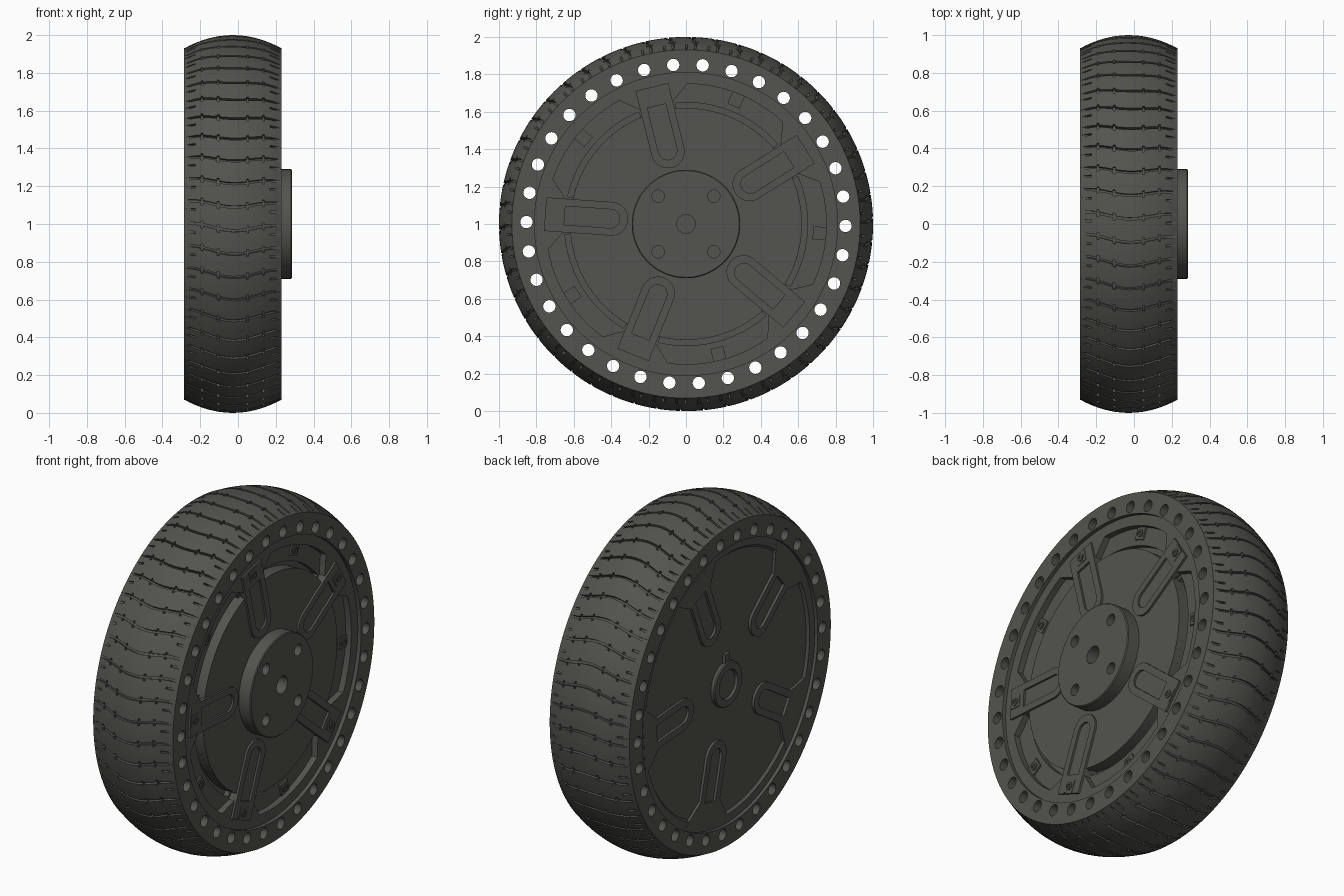
import bpy, bmesh
from math import sin, cos, pi, radians

if "Cube" in bpy.data.objects:
    bpy.data.objects.remove(bpy.data.objects["Cube"])

rubber = bpy.data.materials.new("charcoal")
rubber.diffuse_color = (0.088, 0.088, 0.077, 1)
rubber.use_nodes = True
rubber.node_tree.nodes["Principled BSDF"].inputs["Base Color"].default_value = rubber.diffuse_color


def finish(bm, name, smooth=True):
    """Turn a bmesh into a named, coloured object."""
    bmesh.ops.recalc_face_normals(bm, faces=bm.faces)
    me = bpy.data.meshes.new(name)
    bm.to_mesh(me)
    bm.free()
    me.materials.append(rubber)
    ob = bpy.data.objects.new(name, me)
    bpy.context.collection.objects.link(ob)
    if smooth:
        shade(ob)
    return ob


def activate(ob):
    bpy.ops.object.select_all(action='DESELECT')
    ob.select_set(True)
    bpy.context.view_layer.objects.active = ob


def shade(ob):
    activate(ob)
    bpy.ops.object.shade_smooth_by_angle(angle=radians(30))


def revolve(name, profile, centers=((0, 0),), seg=96, closed=True):
    """Spin (x, radius) points about x-parallel axes through (y, z) centers."""
    bm = bmesh.new()
    for cy, cz in centers:
        rings = []
        for x, r in profile:
            if r == 0:
                rings.append([bm.verts.new((x, cy, cz))] * seg)
            else:
                rings.append([bm.verts.new((x, cy + r * cos(2 * pi * i / seg),
                                            cz + r * sin(2 * pi * i / seg))) for i in range(seg)])
        n = len(rings)
        for k in range(n if closed else n - 1):
            a, b = rings[k], rings[(k + 1) % n]
            for i in range(seg):
                j = (i + 1) % seg
                vs = list(dict.fromkeys((a[i], a[j], b[j], b[i])))
                if len(vs) > 2:
                    bm.faces.new(vs)
    return finish(bm, name)


def rod(name, x0, x1, r, centers, seg=24):
    return revolve(name, [(x0, 0), (x0, r), (x1, r), (x1, 0)], centers, seg, False)


def prisms(name, outlines, x0, x1):
    """Extrude (y, z) outlines from x0 to x1."""
    bm = bmesh.new()
    for pts in outlines:
        a = [bm.verts.new((x0, y, z)) for y, z in pts]
        b = [bm.verts.new((x1, y, z)) for y, z in pts]
        bm.faces.new(a)
        bm.faces.new(b[::-1])
        for i in range(len(a)):
            j = (i + 1) % len(a)
            bm.faces.new((a[i], b[i], b[j], a[j]))
    return finish(bm, name)


def cut(ob, cutter):
    activate(ob)
    m = ob.modifiers.new("cut", 'BOOLEAN')
    m.operation, m.solver, m.object = 'DIFFERENCE', 'EXACT', cutter
    bpy.ops.object.modifier_apply(modifier=m.name)
    bpy.data.objects.remove(cutter)
    shade(ob)


def polar(r, deg):
    return (r * cos(radians(deg)), r * sin(radians(deg)))


def turn(pts, deg):
    c, s = cos(radians(deg)), sin(radians(deg))
    return [(u * c - v * s, u * s + v * c) for u, v in pts]


def tongue(r0, r1, hw, gusset=False):
    """Radial tab with a round inner end."""
    pts = [(r0 + hw - hw * sin(t), hw * cos(t)) for t in [pi * i / 14 for i in range(15)]]
    tail = [(r1, -hw), (r1, hw)]
    if gusset:
        tail = [(r1 - .13, -hw), (r1, -hw - .12), (r1, hw + .12), (r1 - .13, hw)]
    return pts + tail


FRONT = [32 + 72 * i for i in range(5)]   # spokes on the hub side
BACK = [68 + 72 * i for i in range(5)]    # spokes on the other side

# Tread: grid with wavy cross grooves, tick marks and short shoulder grooves
L, R, MID, PITCHES = -.285, .23, -.0275, 50
ticks = (-.19, -.105, .05, .135)
xs = sorted([L, -.255, -.225, -.15, -.06, -.0275, .01, .09, .17, .2, R]
            + [t + d for t in ticks for d in (-.006, .006)])
frac = [0, .1, .2, .3, .5, .59, .8]
bm = bmesh.new()
grid = []
for p in range(PITCHES):
    for f in frac:
        row = []
        for x in xs:
            u = (x - MID) / (R - MID)
            r = 1 - .07 * u * u
            t = 2 * pi * (p + f) / PITCHES + .017 * cos(1.15 * pi * u) + .008 * u
            row.append(bm.verts.new((x, r * cos(t), 1 + r * sin(t))))
        grid.append(row)
sunk = []
for i, row in enumerate(grid):
    nxt, k = grid[(i + 1) % len(grid)], i % len(frac)
    for j in range(len(xs) - 1):
        face = bm.faces.new((row[j], row[j + 1], nxt[j + 1], nxt[j]))
        xm = (xs[j] + xs[j + 1]) / 2
        tick = any(abs(xm - t) < .004 for t in ticks)
        shoulder = xm < -.225 or xm > .17
        if k == 1 or (tick and k in (0, 2)) or (shoulder and k == 4):
            sunk.append(face)
ext = bmesh.ops.extrude_face_region(bm, geom=sunk)
for v in [g for g in ext["geom"] if isinstance(g, bmesh.types.BMVert)]:
    v.co.y *= .982
    v.co.z = 1 + (v.co.z - 1) * .982
bmesh.ops.delete(bm, geom=[f for f in sunk if f.is_valid], context='FACES_ONLY')
tread = finish(bm, "tread")

# Everything else is built around the axle at the origin and lifted at the end
parts = []

# Sidewall ring with a circle of through holes
sidewall = revolve("sidewall_ring", [(L, .81), (L, .931), (L + .02, .937), (R - .02, .937),
                                     (R, .931), (R, .81)], seg=136)
cut(sidewall, rod("hole_cutter", -.4, .4, .033,
                  [polar(.853, -.7 + 360 / 34 * i) for i in range(34)]))
parts.append(sidewall)

# Wheel body with shallow dished faces
body = revolve("wheel_body", [(-.252, 0), (-.252, .75), (-.266, .762), (-.266, .815),
                              (.208, .815), (.208, 0)], seg=128, closed=False)


def sector(c, outer, inner, wide, narrow):
    n = 12
    arc = [polar(outer, c - narrow + 2 * narrow * i / n) for i in range(n + 1)]
    back = [polar(inner, c + wide - 2 * wide * i / n) for i in range(n + 1)]
    return arc + [polar(.66, c + wide - .5)] * (outer > .7) + back \
        + [polar(.66, c - wide + .5)] * (outer > .7)


cut(body, prisms("pocket_cutter", [sector(c, .75, .62, 28.5, 21.5) for c in BACK], .172, .4))
cut(body, prisms("groove_cutter", [sector(c, .65, .62, 27, 27) for c in BACK], .14, .4))
parts.append(body)

# Raised spokes with a sunken slot on both sides
for side, angles, x0, x1, r1 in (("front", FRONT, .19, .22, .755), ("back", BACK, -.267, -.24, .77)):
    spokes = prisms(side + "_spokes",
                    [turn(tongue(.31, r1, .09, side == "back"), a) for a in angles], x0, x1)
    cut(spokes, prisms("slot_cutter", [turn(tongue(.355, .65, .05), a) for a in angles], -.4, .4))
    parts.append(spokes)

# Square bolt seats and ring-shaped bolt heads
seat = [(.68, -.035), (.75, -.035), (.75, .035), (.68, .035)]
for name, angles, x in (("spoke", FRONT, .22), ("pocket", BACK, .178)):
    parts.append(prisms(name + "_bolt_seats", [turn(seat, a) for a in angles], x - .02, x + .003))
    parts.append(revolve(name + "_bolts", [(x, 0), (x, .022), (x + .009, .022), (x + .009, .011),
                                           (x + .004, .011), (x + .004, 0)],
                         [polar(.715, a) for a in angles], 16, False))

# Hub flange with four bolt holes and a bore
hub = revolve("hub_flange", [(.19, 0), (.19, .29), (.28, .29), (.285, .285), (.285, 0)],
              seg=96, closed=False)
cut(hub, rod("bolt_hole_cutter", .22, .4, .033, [polar(.21, 45 + 90 * i) for i in range(4)]))
cut(hub, rod("bore_cutter", .2, .4, .05, [(0, 0)], 32))
parts.append(hub)

# Axle collar with its key on the plain side
parts.append(revolve("axle_collar", [(-.24, .085), (-.276, .085), (-.276, .125), (-.27, .13),
                                     (-.24, .13)], seg=48))
parts.append(rod("axle_end", -.262, -.24, .08, [(0, 0)], 32))
parts.append(prisms("collar_key", [[(-.022, .115), (.022, .115), (.022, .18), (-.022, .18)]],
                    -.27, -.24))

for ob in parts:
    ob.location.z = 1
